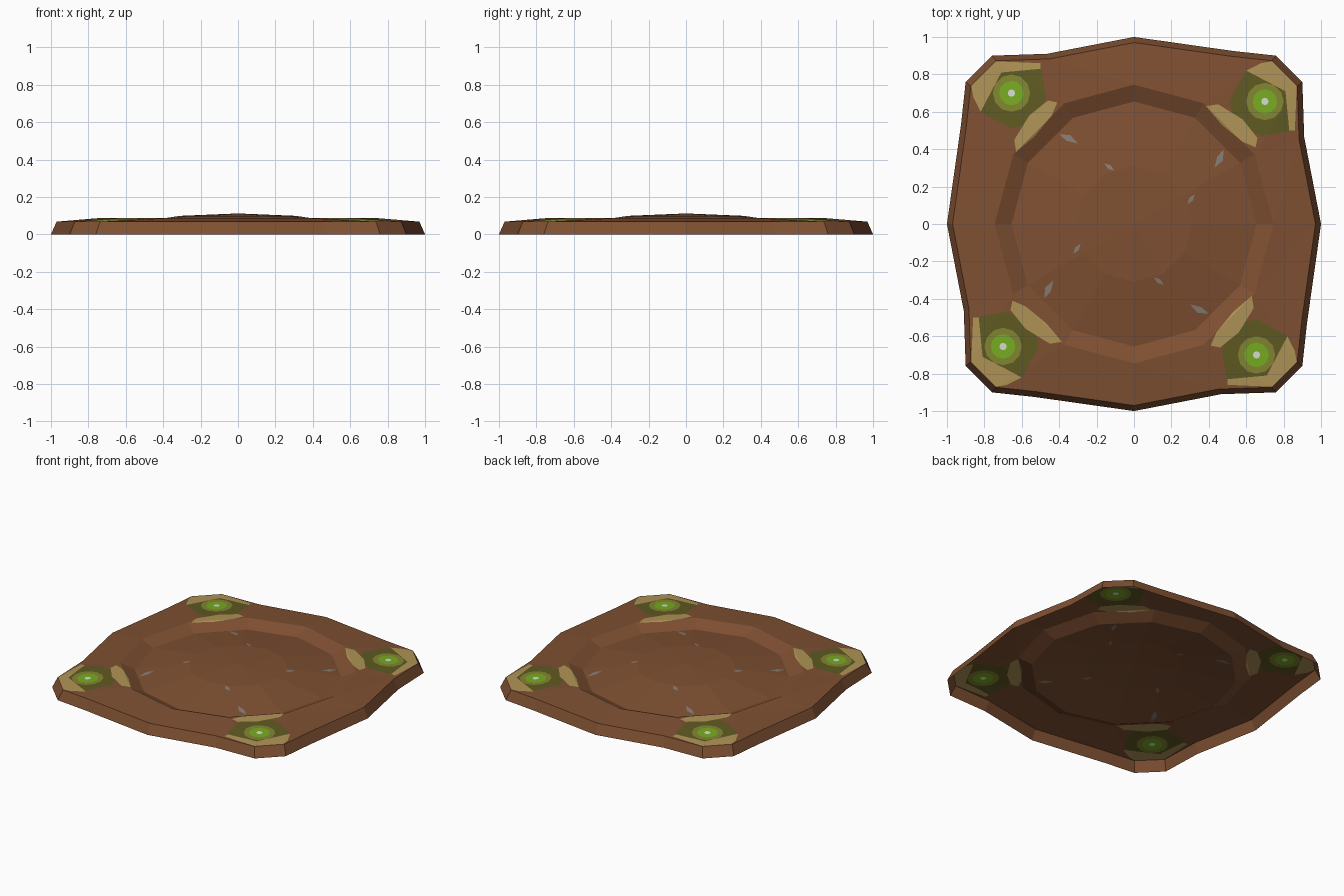
import bpy, bmesh, math
from mathutils import Vector

if "Cube" in bpy.data.objects:
    bpy.data.objects.remove(bpy.data.objects["Cube"])


def srgb(r, g, b):
    return tuple(((c / 255 + 0.055) / 1.055) ** 2.4 for c in (r, g, b)) + (1.0,)


COLOURS = [("brown", (127, 80, 50)), ("dark_olive", (95, 90, 34)), ("tan", (176, 148, 86)),
           ("light_olive", (130, 134, 48)), ("bright_green", (120, 172, 34)),
           ("pale_white", (215, 220, 208)), ("grey", (135, 125, 116))]
MATS = []
for name, rgb in COLOURS:
    m = bpy.data.materials.new(name)
    m.diffuse_color = srgb(*rgb)
    m.use_nodes = True
    m.node_tree.nodes["Principled BSDF"].inputs["Base Color"].default_value = m.diffuse_color
    MATS.append(m)


def rot4(points, k):
    """Turn 2D points clockwise by k quarter turns."""
    for _ in range(k):
        points = [(y, -x) for x, y in points]
    return points


def circle(cx, cy, r, n):
    return [(cx + r * math.cos(math.tau * i / n), cy + r * math.sin(math.tau * i / n))
            for i in range(n)]


def ring(bm, points, z):
    """Ring of vertices, sorted by angle."""
    points = sorted(points, key=lambda p: math.atan2(p[1], p[0]) % math.tau)
    return [bm.verts.new((x, y, z)) for x, y in points]


def stitch(bm, outer, inner):
    """Fill between two rings of any counts with triangles."""
    def ang(loop, i):
        v = loop[i % len(loop)].co
        return round(math.atan2(v.y, v.x) % math.tau, 4) + math.tau * (i // len(loop))
    i = j = 0
    while i < len(outer) or j < len(inner):
        a, b = outer[i % len(outer)], inner[j % len(inner)]
        if j >= len(inner) or (i < len(outer) and ang(outer, i + 1) <= ang(inner, j + 1)):
            i += 1
            bm.faces.new((a, outer[i % len(outer)], b))
        else:
            j += 1
            bm.faces.new((a, inner[j % len(inner)], b))


def paint(bm, poly, mat):
    """Cut a convex outline (counter-clockwise, seen from above) into the sheet and colour it."""
    faces = [f for f in bm.faces if f.normal.z > 0.6]
    for (x0, y0), (x1, y1) in zip(poly, poly[1:] + poly[:1]):
        if not faces:
            return
        co, no = Vector((x0, y0, 0)), Vector((y1 - y0, x0 - x1, 0)).normalized()
        geom = set(faces)
        for f in faces:
            geom.update(f.edges)
            geom.update(f.verts)
        out = bmesh.ops.bisect_plane(bm, geom=list(geom), dist=1e-5, plane_co=co, plane_no=no)
        faces = [f for f in out["geom"] if isinstance(f, bmesh.types.BMFace)
                 and (f.calc_center_median() - co).dot(no) < 0]
    for f in faces:
        f.material_index = mat


def finish(bm, name):
    me = bpy.data.meshes.new(name)
    bm.to_mesh(me)
    bm.free()
    for m in MATS:
        me.materials.append(m)
    bpy.context.collection.objects.link(bpy.data.objects.new(name, me))


# Outline and painted details, given for one quarter
EDGE = [(0, 1), (0.53, 0.925), (0.76, 0.90), (0.90, 0.76), (0.91, 0.465)]
outline = [p for k in range(4) for p in rot4(EDGE, k)]
CX, CY = -0.655, 0.70
CORNER = [
    ([(-.82, .60), (-.66, .51), (-.53, .54), (-.47, .68), (-.50, .86), (-.75, .87), (-.86, .70)], 1),
    ([(-.74, .87), (-.71, .81), (-.50, .83), (-.50, .86)], 2),
    ([(-.87, .74), (-.86, .68), (-.82, .60), (-.71, .81), (-.74, .87)], 2),
    ([(-.63, .385), (-.53, .47), (-.44, .58), (-.41, .65), (-.46, .66), (-.56, .58), (-.64, .45)], 2),
    (circle(CX, CY, 0.10, 12), 3),
    (circle(CX, CY, 0.066, 12), 4),
    (circle(CX, CY, 0.02, 8), 5),
]
SCRATCHES = [
    ([(-.40, .48), (-.36, .445), (-.30, .43), (-.34, .475)], 6),
    ([(-.16, .325), (-.14, .295), (-.105, .285), (-.125, .315)], 6),
]

# Platform: outer skirt, sloping top and wall of the basin (open underneath)
bm = bmesh.new()
skirt = ring(bm, outline, 0)
rim = ring(bm, [(x * 0.97, y * 0.97) for x, y in outline], 0.068)
lip = ring(bm, circle(0, 0, 0.745, 12), 0.087)
foot = ring(bm, circle(0, 0, 0.655, 12), 0.047)
for a, b in ((skirt, rim), (rim, lip), (lip, foot)):
    stitch(bm, a, b)
bm.normal_update()
for k in range(4):
    for poly, mat in CORNER:
        paint(bm, rot4(poly, k), mat)
        bm.normal_update()
finish(bm, "platform")

# Domed floor of the basin
bm = bmesh.new()
foot = ring(bm, circle(0, 0, 0.655, 12), 0.047)
mid = ring(bm, circle(0, 0, 0.31, 12), 0.099)
stitch(bm, foot, mid)
top = bm.verts.new((0, 0, 0.112))
for a, b in zip(mid, mid[1:] + mid[:1]):
    bm.faces.new((a, b, top))
bm.normal_update()
for k in range(4):
    for poly, mat in SCRATCHES:
        paint(bm, rot4(poly, k), mat)
        bm.normal_update()
finish(bm, "domed_floor")
